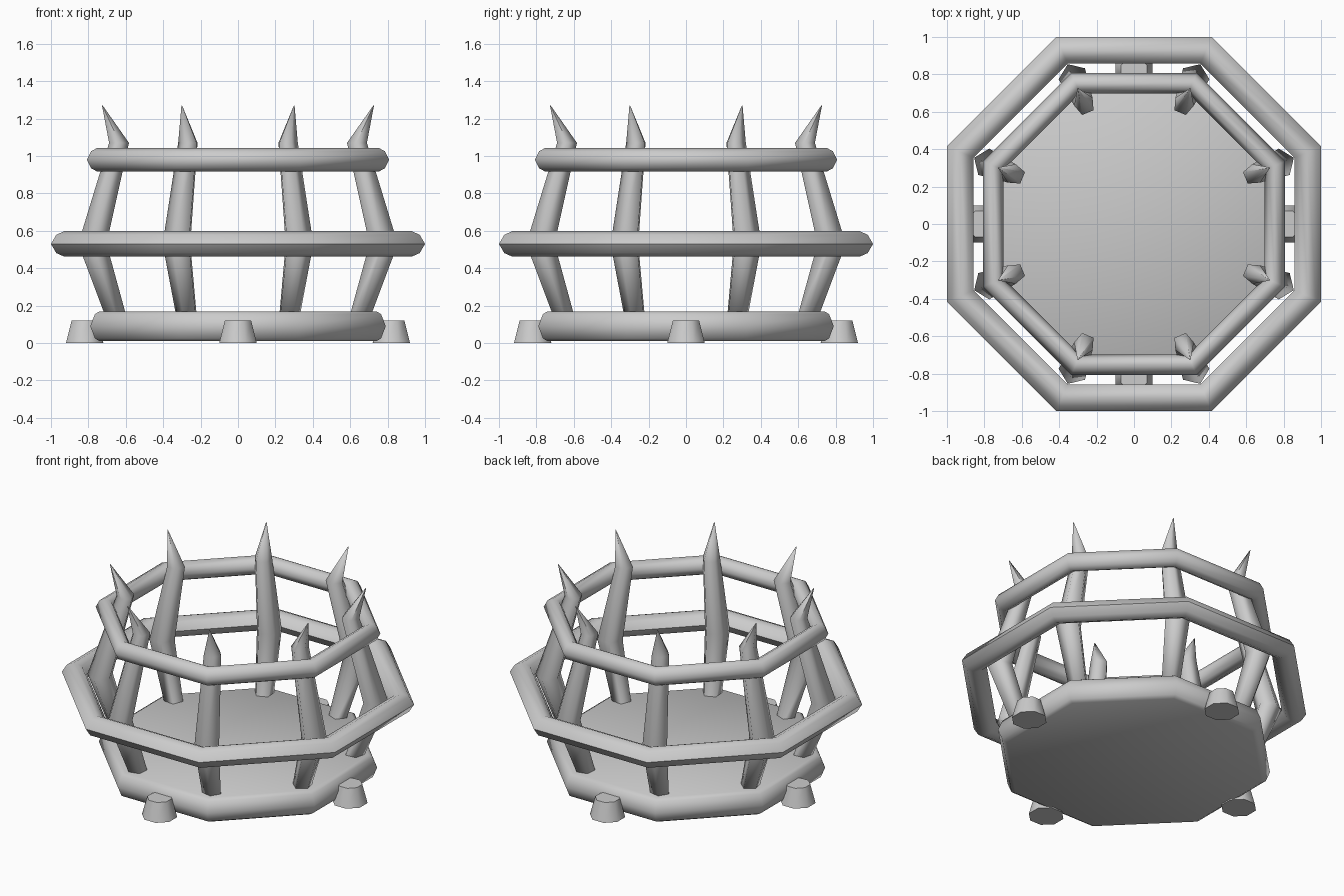
import bpy, bmesh
from math import cos, sin, pi, radians
from mathutils import Vector

if "Cube" in bpy.data.objects:
    bpy.data.objects.remove(bpy.data.objects["Cube"])

K = 1 / cos(pi / 8)  # flat-to-corner radius of an octagon


def finish(name, bm, angle):
    bmesh.ops.recalc_face_normals(bm, faces=bm.faces)
    me = bpy.data.meshes.new(name)
    bm.to_mesh(me)
    bm.free()
    ob = bpy.data.objects.new(name, me)
    bpy.context.collection.objects.link(ob)
    bpy.ops.object.select_all(action='DESELECT')
    ob.select_set(True)
    bpy.context.view_layer.objects.active = ob
    bpy.ops.object.shade_smooth_by_angle(angle=radians(angle))
    return ob


def loft(name, loops, angle, close=False, caps=True):
    """Skin a list of equal-sized point loops."""
    bm = bmesh.new()
    rings = [[bm.verts.new(p) for p in loop] for loop in loops]
    n = len(rings[0])
    pairs = list(zip(rings, rings[1:])) + ([(rings[-1], rings[0])] if close else [])
    for a, b in pairs:
        for i in range(n):
            j = (i + 1) % n
            bm.faces.new((a[i], a[j], b[j], b[i]))
    if caps and not close:
        bm.faces.new(rings[0])
        bm.faces.new(rings[-1])
    return finish(name, bm, angle)


def octagon(apothem, z, x=0.0, y=0.0):
    return [(x + apothem * K * cos(pi / 8 + i * pi / 4),
             y + apothem * K * sin(pi / 8 + i * pi / 4), z) for i in range(8)]


# base plate with a ridged rim
loft("base_plate", [octagon(r, z) for r, z in
     ((0.74, 0.01), (0.765, 0.025), (0.79, 0.09), (0.765, 0.155), (0.74, 0.17))], 50)

# two octagonal hoops
section = ((1, 0), (.6, .72), (0, 1), (-.6, .72), (-1, 0), (-.6, -.72), (0, -1), (.6, -.72))
for name, r, w, z, h in (("middle_hoop", 0.929, 0.071, 0.53, 0.068),
                         ("top_hoop", 0.753, 0.055, 0.98, 0.063)):
    loft(name, [octagon(r + a * w, z + b * h) for a, b in section], 60, close=True)

# four tapered feet
for i in range(4):
    x, y = 0.82 * cos(i * pi / 2), 0.82 * sin(i * pi / 2)
    loft("foot_%d" % (i + 1),
         [octagon(0.1, 0.0, x, y), octagon(0.07, 0.12, x, y)], 50)

# eight bent posts ending in outward spikes: (radius from centre, height, thickness)
path = ((0.70, 0.12, 0.058), (0.845, 0.53, 0.08),
        (0.69, 1.07, 0.056), (0.785, 1.27, 0.002))
for i in range(8):
    a = pi / 8 + i * pi / 4
    out, side = Vector((cos(a), sin(a), 0)), Vector((-sin(a), cos(a), 0))
    loops = []
    for r, z, t in path:
        c = out * r + Vector((0, 0, z))
        loops.append([c + out * t * cos(k * 2 * pi / 5) + side * t * sin(k * 2 * pi / 5)
                      for k in range(5)])
    loft("spiked_post_%d" % (i + 1), loops, 75)
